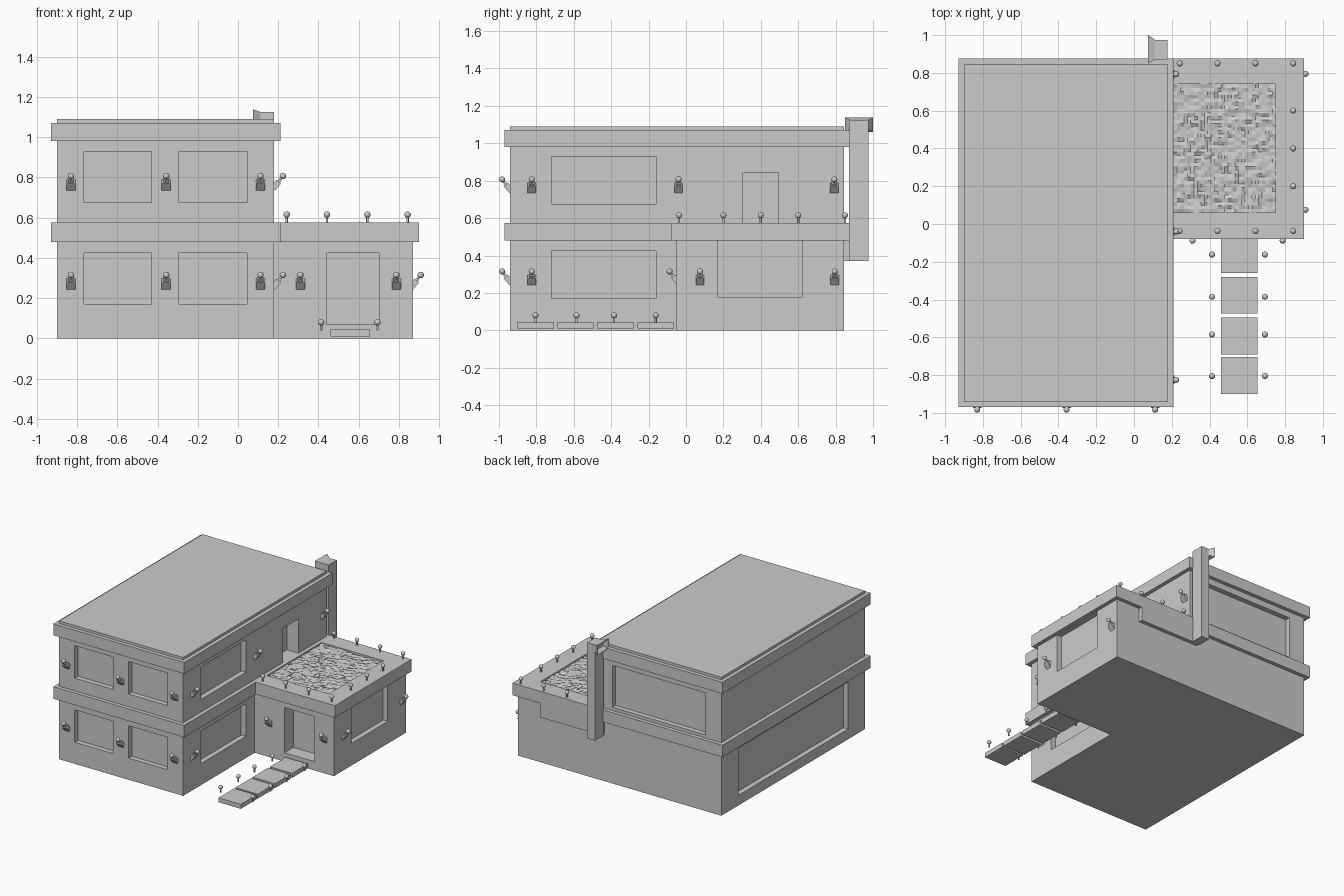
import bpy, bmesh, math, random
from mathutils import Matrix, Vector

if "Cube" in bpy.data.objects:
    bpy.data.objects.remove(bpy.data.objects["Cube"])

random.seed(4)


def finish(name, bm, smooth=False):
    bmesh.ops.recalc_face_normals(bm, faces=bm.faces)
    me = bpy.data.meshes.new(name)
    bm.to_mesh(me)
    bm.free()
    ob = bpy.data.objects.new(name, me)
    bpy.context.collection.objects.link(ob)
    if smooth:
        bpy.ops.object.select_all(action='DESELECT')
        bpy.context.view_layer.objects.active = ob
        ob.select_set(True)
        bpy.ops.object.shade_smooth_by_angle(angle=math.radians(40))
    return ob


def add_box(bm, x0, x1, y0, y1, z0, z1):
    m = Matrix.Translation(((x0 + x1) / 2, (y0 + y1) / 2, (z0 + z1) / 2))
    m = m @ Matrix.Diagonal((x1 - x0, y1 - y0, z1 - z0, 1))
    bmesh.ops.create_cube(bm, size=1, matrix=m)


def boxes(name, *dims):
    bm = bmesh.new()
    for d in dims:
        add_box(bm, *d)
    return finish(name, bm)


def carve(ob, *dims):
    cutter = boxes(ob.name + "_cutter", *dims)
    cutter.hide_render = True
    mod = ob.modifiers.new("openings", 'BOOLEAN')
    mod.operation = 'DIFFERENCE'
    mod.solver = 'EXACT'
    mod.object = cutter
    bpy.context.view_layer.objects.active = ob
    bpy.ops.object.modifier_apply(modifier=mod.name)
    bpy.data.objects.remove(cutter)


D = 0.04  # window depth

# main two-storey walls with recessed windows and terrace door
main = boxes("main_walls", (-0.9, 0.18, -0.94, 0.845, 0, 1.0))
cuts = []
for z0, z1 in ((0.17, 0.425), (0.675, 0.93)):
    for x0, x1 in ((-0.765, -0.43), (-0.295, 0.045)):
        cuts.append((x0, x1, -1, -0.94 + D, z0, z1))
    cuts.append((0.18 - D, 0.3, -0.72, -0.16, z0, z1))
cuts += [(0.08, 0.3, 0.305, 0.495, 0.575, 0.845),
         (-0.76, 0.05, 0.845 - D, 1, 0.6, 0.93),
         (-1, -0.9 + D, -0.73, 0.63, 0.08, 0.45)]
carve(main, *cuts)

# single-storey wing with front door and side window
wing = boxes("wing_walls", (0.18, 0.87, -0.05, 0.845, 0, 0.485))
carve(wing, (0.44, 0.7, -0.2, 0.06, 0.07, 0.425),
      (0.87 - D, 1, 0.17, 0.62, 0.175, 0.479))

# floor bands and roof
boxes("main_band", (-0.93, 0.21, -0.97, 0.875, 0.48, 0.575))
terrace = boxes("terrace_slab", (0.205, 0.9, -0.08, 0.875, 0.48, 0.575))
carve(terrace, (0.21, 0.75, 0.06, 0.74, 0.53, 0.7))
boxes("roof_slab", (-0.93, 0.21, -0.97, 0.875, 0.98, 1.07))
boxes("roof_panel", (-0.9, 0.18, -0.94, 0.845, 1.06, 1.09))

# rough grass on the terrace
bm = bmesh.new()
bmesh.ops.create_grid(bm, x_segments=30, y_segments=36, size=0.5,
                      matrix=Matrix.Translation((0.48, 0.4, 0.563))
                      @ Matrix.Diagonal((0.54, 0.68, 1, 1)))
for v in bm.verts:
    v.co.z += random.uniform(-0.007, 0.007)
finish("terrace_grass", bm)

# rear beam, chimney shaft and flared outlet
boxes("rear_beam", (0.12, 0.66, 0.84, 0.875, 0.37, 0.49))
boxes("chimney_shaft", (0.11, 0.178, 0.872, 0.975, 0.37, 1.125))
bm = bmesh.new()
rings = []
for x, y0, y1, z0, z1 in ((0.112, 0.872, 0.975, 1.075, 1.125),
                          (0.075, 0.85, 1.0, 1.06, 1.138),
                          (0.08, 0.86, 0.99, 1.068, 1.13),
                          (0.105, 0.88, 0.967, 1.083, 1.117)):
    rings.append([bm.verts.new((x, y, z)) for y, z in
                  ((y0, z0), (y1, z0), (y1, z1), (y0, z1))])
for a, b in zip(rings, rings[1:]):
    for i in range(4):
        j = (i + 1) % 4
        bm.faces.new((a[i], a[j], b[j], b[i]))
bm.faces.new(rings[-1])
bm.faces.new(rings[0])
finish("chimney_outlet", bm)

# stepping slabs
boxes("path_slabs", *[(0.46, 0.655, y, y + 0.195, 0.01, 0.045)
                      for y in (-0.9, -0.69, -0.475, -0.26)])


def add_rod(bm, a, b, r):
    a, b = Vector(a), Vector(b)
    m = Matrix.Translation((a + b) / 2) @ (b - a).to_track_quat('Z', 'Y').to_matrix().to_4x4()
    bmesh.ops.create_cone(bm, cap_ends=True, segments=10, radius1=r, radius2=r,
                          depth=(b - a).length, matrix=m)


def add_bulb(bm, p, r=0.016):
    bmesh.ops.create_uvsphere(bm, u_segments=16, v_segments=10, radius=r,
                              matrix=Matrix.Translation(p))


def post_lamp(name, x, y, z):
    bm = bmesh.new()
    add_rod(bm, (x, y, z - 0.042), (x, y, z), 0.006)
    add_bulb(bm, (x, y, z))
    finish(name, bm, True)


def wall_lamp(name, x, y, z, angle):
    # built facing -y against a wall at y = 0, then turned into place
    bm = bmesh.new()
    tilt = Matrix.Translation((0, -0.008, -0.045)) @ Matrix.Rotation(math.radians(40), 4, 'X')
    bmesh.ops.create_cube(bm, size=1, matrix=tilt @ Matrix.Diagonal((0.045, 0.03, 0.045, 1)))
    bmesh.ops.create_cube(bm, size=1, matrix=tilt @ Matrix.Translation((0, 0, 0.025))
                          @ Matrix.Diagonal((0.028, 0.016, 0.02, 1)))
    add_rod(bm, (0, -0.015, -0.035), (0, -0.042, 0), 0.006)
    add_bulb(bm, (0, -0.043, 0))
    bm.transform(Matrix.Translation((x, y, z)) @ Matrix.Rotation(angle, 4, 'Z'))
    finish(name, bm, True)


# wall lamps: front faces, then right faces
LOW, HIGH, RIGHT = 0.315, 0.807, math.pi / 2
for z in (LOW, HIGH):
    for x in (-0.83, -0.357, 0.112):
        wall_lamp("front_wall_lamp", x, -0.94, z, 0)
    wall_lamp("side_wall_lamp", 0.18, -0.825, z, RIGHT)
for x in (0.31, 0.787):
    wall_lamp("wing_front_lamp", x, -0.045, LOW, 0)
for y in (0.075, 0.795):
    wall_lamp("wing_side_lamp", 0.865, y, LOW, RIGHT)
for y in (-0.04, 0.793):
    wall_lamp("side_wall_lamp", 0.18, y, HIGH, RIGHT)

# terrace edge lamps and path lamps
for x in (0.242, 0.442, 0.643, 0.843):
    for y in (-0.037, 0.85):
        post_lamp("terrace_lamp", x, y, 0.615)
for y in (0.2, 0.4, 0.6):
    post_lamp("terrace_lamp", 0.843, y, 0.615)
for x in (0.413, 0.693):
    for y in (-0.805, -0.585, -0.385, -0.162):
        post_lamp("path_lamp", x, y, 0.08)
